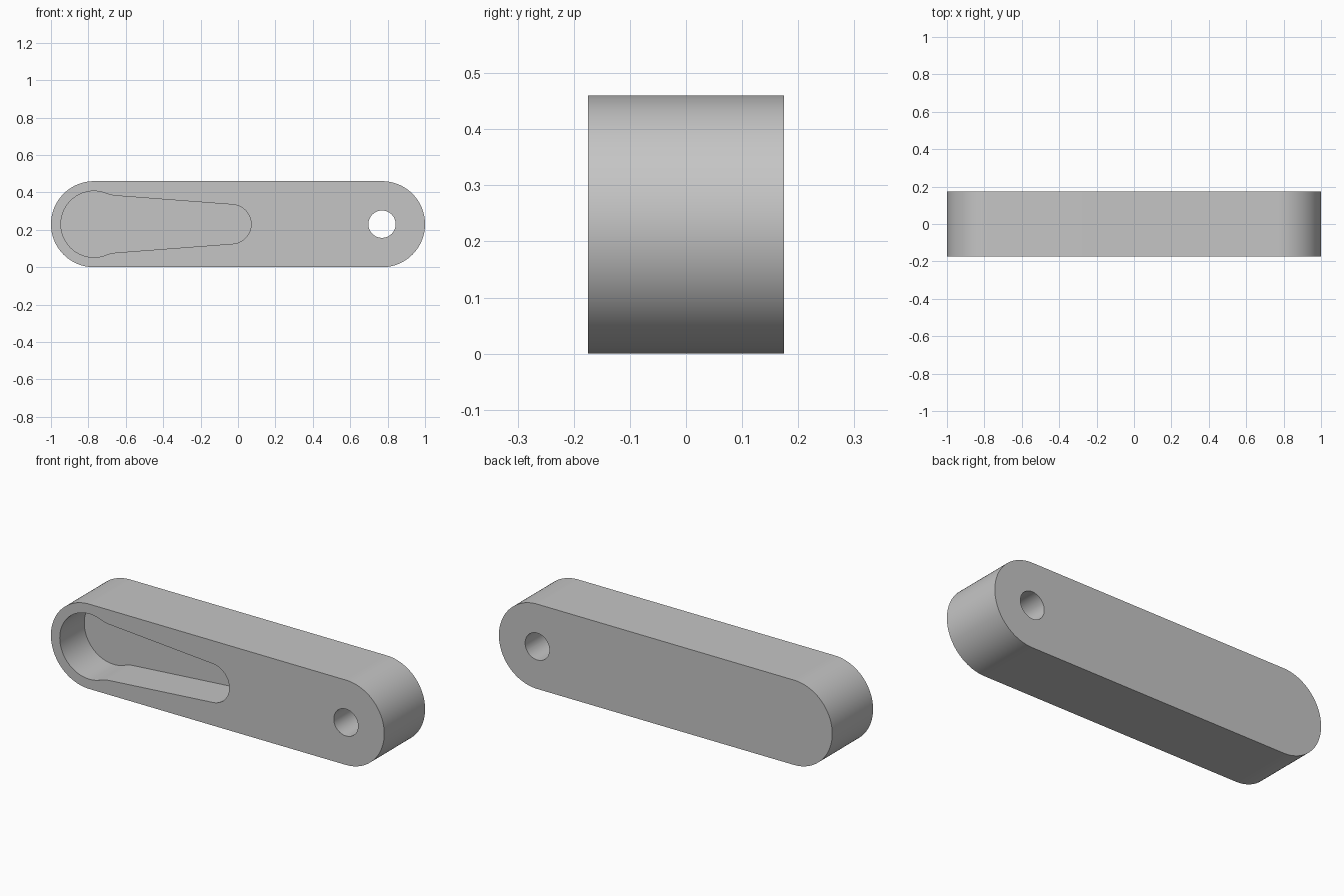
import bpy
import bmesh
from math import cos, sin, radians

HALF_DEPTH = 0.175
MID = 0.23          # height of the long axis
END = 0.77          # x of the end centres
POCKET_FLOOR = 0.035


def arc(cx, radius, start, stop, steps):
    """Points on an arc whose centre lies on the long axis (height relative to it)."""
    angles = [radians(start + (stop - start) * i / steps) for i in range(steps + 1)]
    return [(cx + radius * cos(a), radius * sin(a)) for a in angles]


def blend(p, q, r, steps=6):
    """Inner points of a smooth curve from p to r, pulled towards q."""
    ts = [i / steps for i in range(1, steps)]
    return [tuple((1 - t) ** 2 * a + 2 * t * (1 - t) * b + t * t * c
                  for a, b, c in zip(p, q, r)) for t in ts]


def extrude_profile(name, points, y0, y1):
    """Prism from an outline in the xz plane, running from y0 to y1."""
    bm = bmesh.new()
    face = bm.faces.new([bm.verts.new((x, y0, MID + z)) for x, z in points])
    side = bmesh.ops.extrude_face_region(bm, geom=[face])["geom"]
    verts = [v for v in side if isinstance(v, bmesh.types.BMVert)]
    bmesh.ops.translate(bm, verts=verts, vec=(0, y1 - y0, 0))
    bmesh.ops.recalc_face_normals(bm, faces=bm.faces)
    mesh = bpy.data.meshes.new(name)
    bm.to_mesh(mesh)
    bm.free()
    obj = bpy.data.objects.new(name, mesh)
    bpy.context.collection.objects.link(obj)
    return obj


def cut(target, cutter):
    """Subtract the cutter from the target and discard it."""
    mod = target.modifiers.new(cutter.name, 'BOOLEAN')
    mod.operation = 'DIFFERENCE'
    mod.solver = 'EXACT'
    mod.object = cutter
    bpy.context.view_layer.objects.active = target
    bpy.ops.object.modifier_apply(modifier=mod.name)
    bpy.data.objects.remove(cutter, do_unlink=True)


cube = bpy.data.objects.get("Cube")
if cube:
    bpy.data.objects.remove(cube, do_unlink=True)

# Link body: a bar with fully rounded ends
link = extrude_profile("link_body",
                       arc(END, MID, -90, 90, 48) + arc(-END, MID, 90, 270, 48),
                       -HALF_DEPTH, HALF_DEPTH)

# Pin hole through the left end
hole = extrude_profile("pin_hole_cutter", arc(END, 0.073, 0, 352.5, 47),
                       -HALF_DEPTH - 0.1, HALF_DEPTH + 0.1)
cut(link, hole)

# Blind keyhole pocket: round head, blended neck, tapered slot with a round tip
tip = arc(-0.035, 0.105, 0, 85.7, 16)
head = arc(-END, 0.177, 68, 180, 36)
neck_start = (-0.652, 0.152)
neck = [neck_start] + blend(neck_start, (-0.678, 0.154), head[0])
upper = tip + neck + head
lower = [(x, -z) for x, z in reversed(upper[1:-1])]
pocket = extrude_profile("pocket_cutter", upper + lower,
                         -HALF_DEPTH - 0.1, POCKET_FLOOR)
cut(link, pocket)

# Plain grey finish
grey = bpy.data.materials.new("plain_grey")
grey.use_nodes = True
colour = (0.56, 0.56, 0.56, 1)
grey.diffuse_color = colour
bsdf = next(n for n in grey.node_tree.nodes if n.type == 'BSDF_PRINCIPLED')
bsdf.inputs["Base Color"].default_value = colour
link.data.materials.clear()
link.data.materials.append(grey)

# Smooth round walls, sharp rims
bpy.ops.object.select_all(action='DESELECT')
link.select_set(True)
bpy.context.view_layer.objects.active = link
bpy.ops.object.shade_smooth_by_angle(angle=radians(30))
